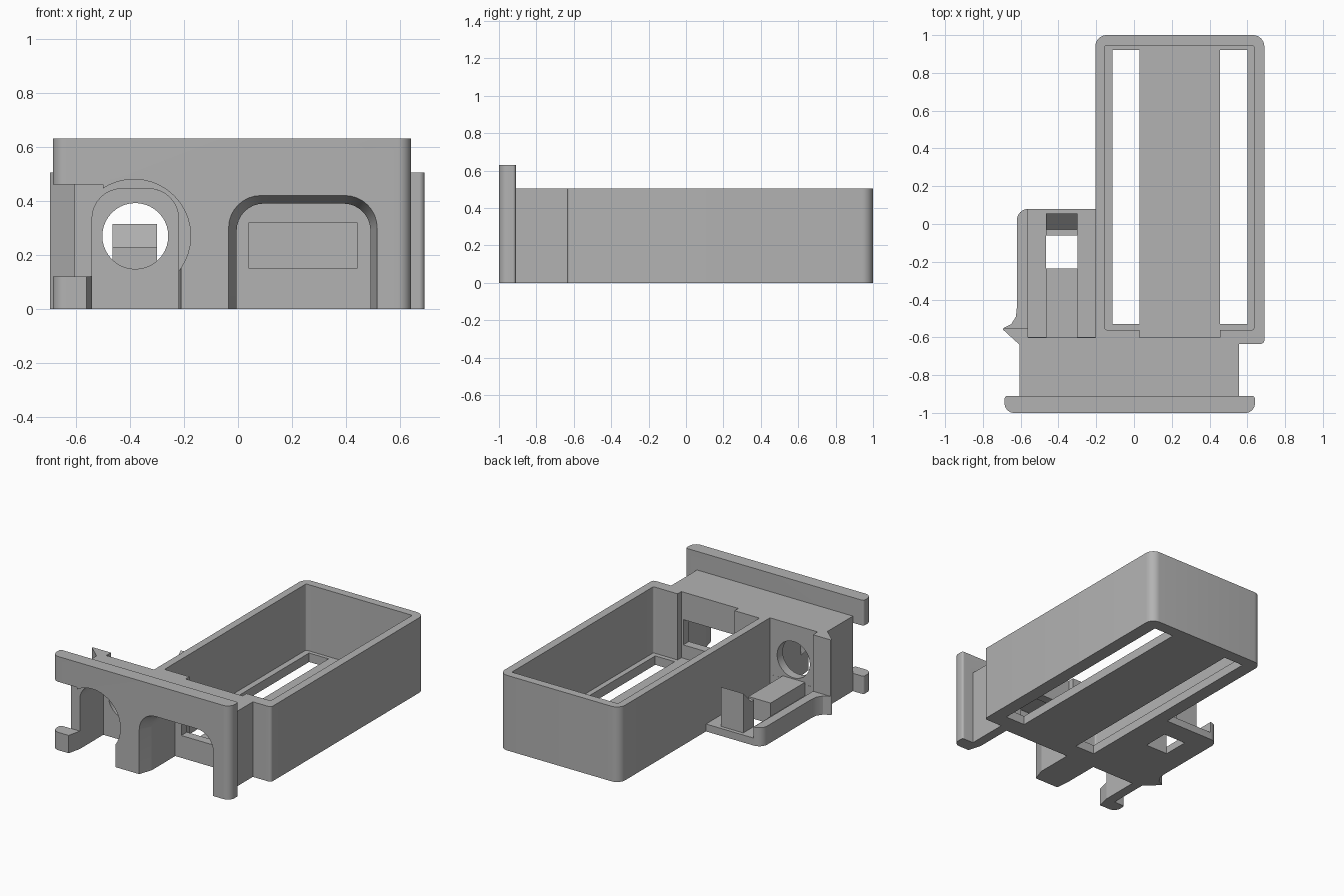
import bpy, bmesh, math
from mathutils import Vector

cube = bpy.data.objects.get("Cube")
if cube:
    bpy.data.objects.remove(cube, do_unlink=True)

grey = bpy.data.materials.new("plain_grey")
grey.use_nodes = True
grey.diffuse_color = (0.45, 0.45, 0.45, 1)
grey.node_tree.nodes["Principled BSDF"].inputs["Base Color"].default_value = (0.45, 0.45, 0.45, 1)


def loft(name, rings):
    """Solid skinned through matching rings of 3D points."""
    bm = bmesh.new()
    loops = [[bm.verts.new(p) for p in ring] for ring in rings]
    n = len(loops[0])
    for a, b in zip(loops, loops[1:]):
        for i in range(n):
            j = (i + 1) % n
            bm.faces.new((a[i], a[j], b[j], b[i]))
    bm.faces.new(loops[0][::-1])
    bm.faces.new(loops[-1])
    bmesh.ops.recalc_face_normals(bm, faces=bm.faces)
    mesh = bpy.data.meshes.new(name)
    bm.to_mesh(mesh)
    bm.free()
    mesh.materials.append(grey)
    obj = bpy.data.objects.new(name, mesh)
    bpy.context.collection.objects.link(obj)
    return obj


def rounded(x0, x1, y0, y1, radii=(0, 0, 0, 0), steps=8):
    """Rectangle outline; radii run counter-clockwise from the low corner."""
    corners = [(x0, y0, 1, 1), (x1, y0, -1, 1), (x1, y1, -1, -1), (x0, y1, 1, -1)]
    pts = []
    for k, ((x, y, sx, sy), r) in enumerate(zip(corners, radii)):
        if r == 0:
            pts.append((x, y))
            continue
        for s in range(steps + 1):
            a = math.pi + (k + s / steps) * math.pi / 2
            pts.append((x + sx * r + r * math.cos(a), y + sy * r + r * math.sin(a)))
    return pts


def upright(name, outline, z0, z1):
    return loft(name, [[(x, y, z) for x, y in outline] for z in (z0, z1)])


def box(name, x0, x1, y0, y1, z0, z1):
    return upright(name, rounded(x0, x1, y0, y1), z0, z1)


def disc(name, x, z, r, y0, y1):
    ring = [(x + r * math.cos(i * math.tau / 40), z + r * math.sin(i * math.tau / 40)) for i in range(40)]
    return loft(name, [[(a, y, b) for a, b in ring] for y in (y0, y1)])


def arch(name, outer, inner, depth):
    """Tapered arched opening; each end is (left, right, top, radius)."""
    rings = []
    for (x0, x1, top, r), y in ((outer, -1.02), (outer, -1.0), (inner, -0.91), (inner, depth)):
        rings.append([(a, y, b) for a, b in rounded(x0, x1, -0.1, top, (0, 0, r, r))])
    return loft(name, rings)


def cut(target, *cutters):
    for c in cutters:
        c.hide_render = True
        mod = target.modifiers.new("cut", "BOOLEAN")
        mod.operation = "DIFFERENCE"
        mod.solver = "EXACT"
        mod.object = c
        bpy.context.view_layer.objects.active = target
        bpy.ops.object.modifier_apply(modifier=mod.name)


H = 0.505

# Shared openings
plug_arch = arch("plug_arch_cutter", (-0.56, -0.21, 0.46, 0.12), (-0.54, -0.22, 0.445, 0.11), -0.66)
wide_arch = arch("wide_arch_cutter", (-0.035, 0.515, 0.42, 0.12), (-0.005, 0.49, 0.39, 0.1), -0.66)
window = box("window_cutter", 0.04, 0.44, -0.7, -0.5, 0.15, 0.32)
plug_hole = disc("plug_hole_cutter", -0.38, 0.27, 0.122, -0.7, -0.5)
plug_recess = disc("plug_recess_cutter", -0.385, 0.27, 0.21, -1.1, -0.9101)
side_notch = box("side_notch_cutter", -0.8, -0.5, -1.1, -0.9, 0.12, 0.46)
cutters = [plug_arch, wide_arch, window, plug_hole, plug_recess, side_notch]

# Front panel with side notch and arches
panel = upright("front_panel", rounded(-0.685, 0.64, -1, -0.91, (0.05, 0.05, 0.015, 0.015)), 0, 0.63)
cut(panel, plug_arch, wide_arch, plug_recess, side_notch)

# Connector block behind the panel
block = box("connector_block", -0.605, 0.555, -0.91, -0.6, 0, H)
cut(block, plug_arch, wide_arch, window, plug_hole)

# Open tray with floor slots
tray = upright("tray", rounded(-0.205, 0.69, -0.635, 1, (0, 0.02, 0.06, 0.06)), 0, H)
cavity = upright("cavity_cutter", rounded(-0.155, 0.635, -0.56, 0.945, (0.01,) * 4), 0.06, 0.7)
recess = box("recess_cutter", 0.03, 0.455, -0.6, -0.5, 0.06, 0.7)
slots = [box("slot_cutter", x, x + 0.145, -0.53, 0.92, -0.1, 0.2) for x in (-0.115, 0.455)]
cutters += [cavity, recess, *slots]
cut(tray, cavity, recess, window, *slots)

# Side bay: floor, low outer wall, shelf
bay = upright("side_bay", rounded(-0.62, -0.205, -0.6, 0.08, (0, 0, 0, 0.06)), 0, 0.125)
bay_cavity = box("bay_cavity_cutter", -0.56, -0.2, -0.599, 0.2, 0.05, 0.4)
bay_hole = box("bay_hole_cutter", -0.465, -0.3, -0.235, -0.06, -0.1, 0.3)
cutters += [bay_cavity, bay_hole]
cut(bay, bay_cavity, bay_hole)
box("bay_shelf", -0.465, -0.3, -0.6, -0.235, 0.04, 0.14)

# Sloped stop post in the bay
post_profile = [(-0.06, 0.0), (0.055, 0.0), (0.055, 0.315), (-0.03, 0.23), (-0.06, 0.23)]
loft("stop_post", [[(x, y, z) for y, z in post_profile] for x in (-0.465, -0.3)])

# Snap barb and its low fillet
upright("snap_barb", [(-0.605, -0.64), (-0.56, -0.61), (-0.56, -0.55), (-0.69, -0.55), (-0.695, -0.558)], 0, H)
upright("barb_fillet", [(-0.69, -0.55), (-0.56, -0.55), (-0.56, -0.44), (-0.62, -0.44),
                        (-0.625, -0.49), (-0.65, -0.53)], 0, 0.125)

# Remove helpers, smooth the rounded corners
for c in cutters:
    bpy.data.objects.remove(c, do_unlink=True)
for obj in bpy.context.scene.objects:
    if obj.type == "MESH":
        bpy.ops.object.select_all(action="DESELECT")
        obj.select_set(True)
        bpy.context.view_layer.objects.active = obj
        bpy.ops.object.shade_smooth_by_angle(angle=math.radians(30))
